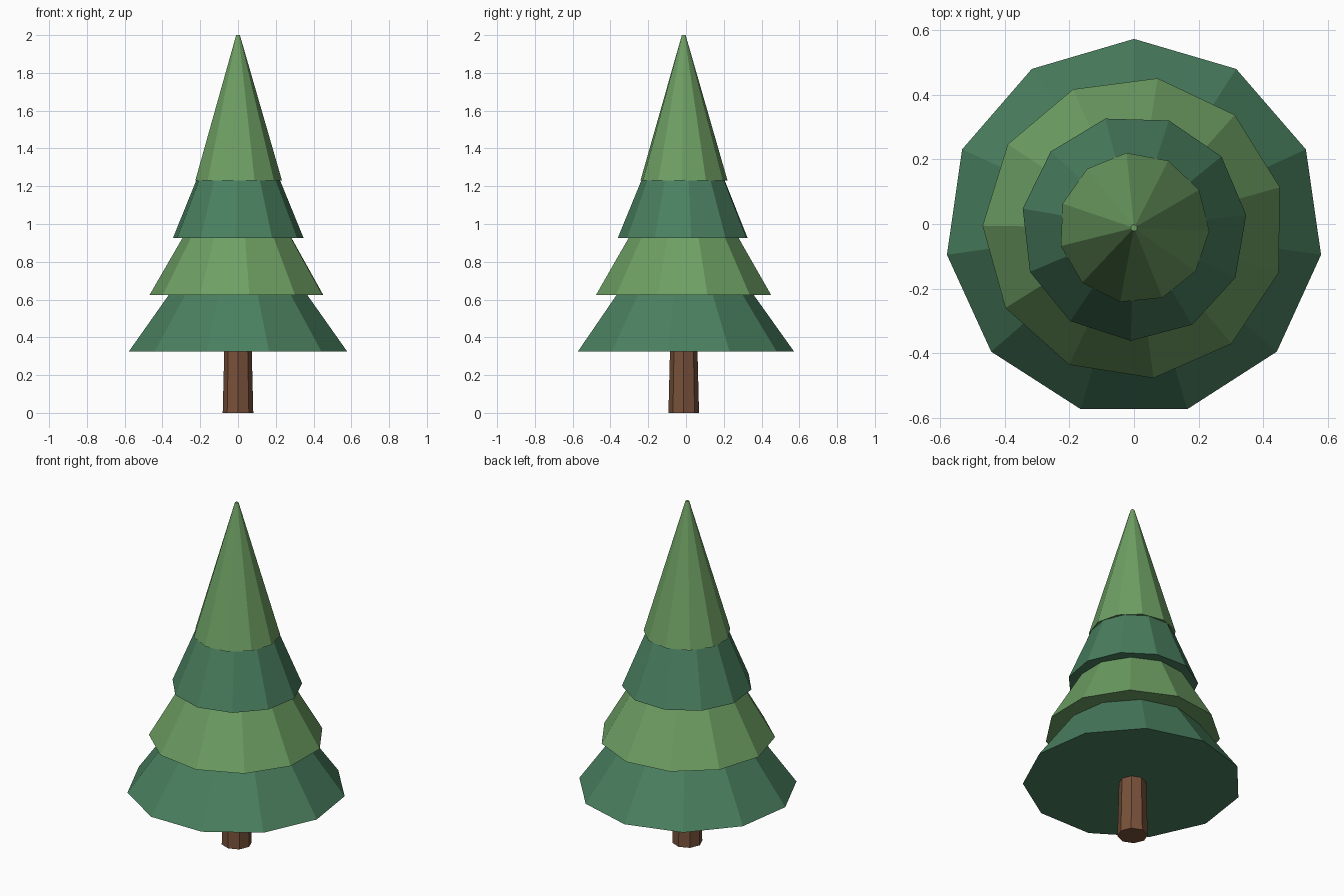
import bpy
from math import radians

if "Cube" in bpy.data.objects:
    bpy.data.objects.remove(bpy.data.objects["Cube"])

CENTRE_Y = -0.012


def material(name, rgb):
    m = bpy.data.materials.new(name)
    m.diffuse_color = (*rgb, 1)
    m.use_nodes = True
    m.node_tree.nodes["Principled BSDF"].inputs["Base Color"].default_value = m.diffuse_color
    return m


def frustum(name, sides, r_low, r_high, z_low, z_high, angle, mat):
    """Flat-shaded tapered prism; angle is the direction of its first corner."""
    bpy.ops.mesh.primitive_cone_add(
        vertices=sides, radius1=r_low, radius2=r_high, depth=z_high - z_low,
        location=(0, CENTRE_Y, (z_low + z_high) / 2),
        rotation=(0, 0, radians(angle - 90)))  # Blender's first corner is on +y
    ob = bpy.context.object
    ob.name = name
    ob.data.materials.append(mat)


dark_green = material("dark_green", (0.069, 0.216, 0.117))
light_green = material("light_green", (0.156, 0.35, 0.127))
brown = material("bark", (0.188, 0.084, 0.042))

# Trunk
frustum("trunk", 8, 0.081, 0.072, 0, 0.36, 90, brown)

# Foliage tiers, each turned 9 degrees from the one below
tiers = [  # lower radius, upper radius, lower z, upper z
    (0.584, 0.263, 0.325, 0.775),
    (0.468, 0.208, 0.625, 1.075),
    (0.349, 0.165, 0.927, 1.375),
    (0.233, 0.010, 1.230, 2.0),
]
for i, (r0, r1, z0, z1) in enumerate(tiers):
    frustum(f"foliage_tier_{i + 1}", 11, r0, r1, z0, z1, 90 - 9 * i,
            light_green if i % 2 else dark_green)
